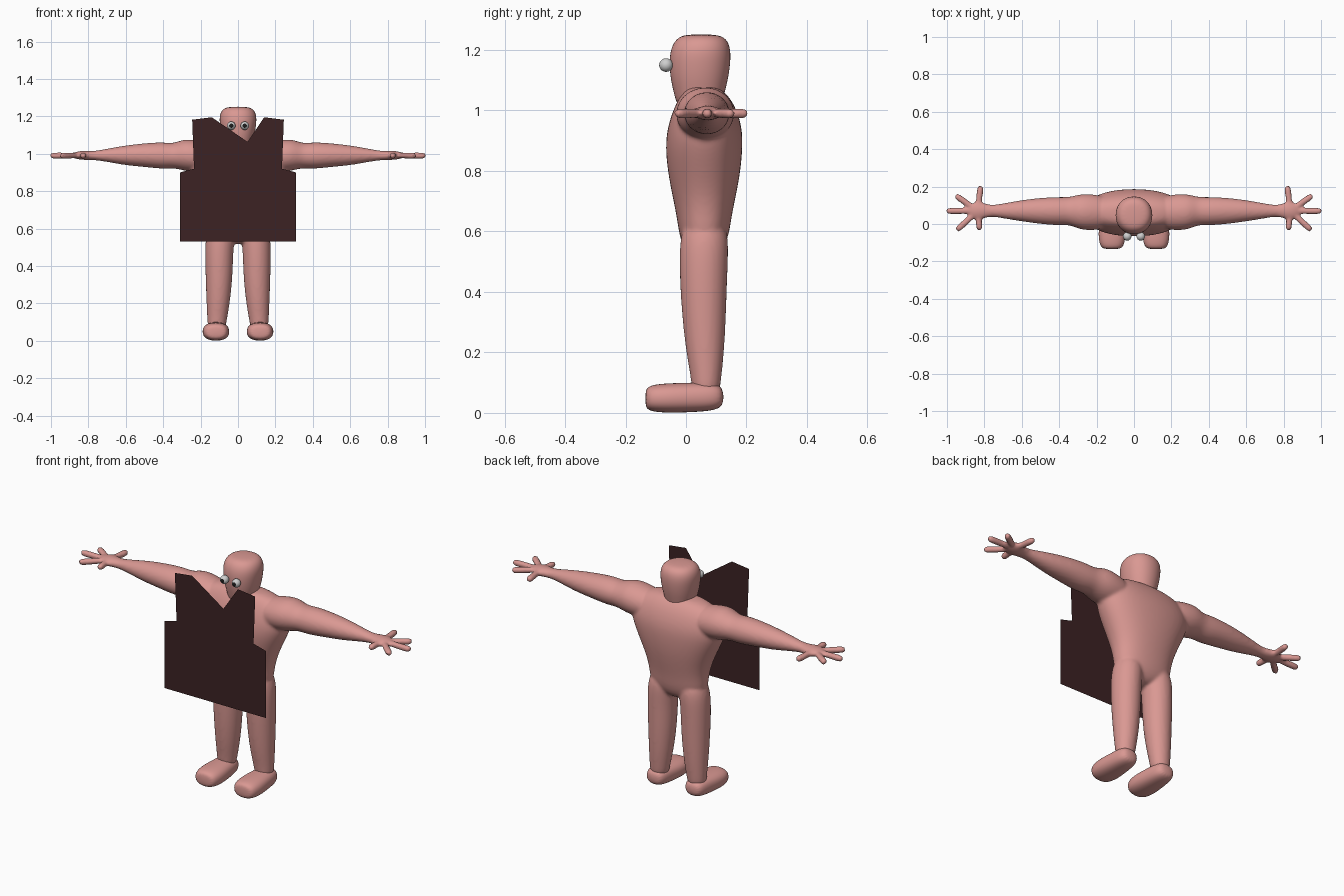
import bpy, bmesh, math
from mathutils import Vector, Matrix

X, Y, Z = Vector((1, 0, 0)), Vector((0, 1, 0)), Vector((0, 0, 1))


def material(name, rgb):
    m = bpy.data.materials.new(name)
    m.diffuse_color = (*rgb, 1)
    return m


SKIN = material("skin pink", (0.70, 0.315, 0.29))
APRON = material("dark brown", (0.045, 0.016, 0.017))
WHITE = material("eye white", (0.62, 0.62, 0.62))
BLACK = material("pupil black", (0.012, 0.012, 0.012))


def make(name, bm, *mats):
    bmesh.ops.recalc_face_normals(bm, faces=bm.faces)
    me = bpy.data.meshes.new(name)
    for f in bm.faces:
        f.smooth = True
    bm.to_mesh(me)
    bm.free()
    ob = bpy.data.objects.new(name, me)
    bpy.context.collection.objects.link(ob)
    for m in mats:
        me.materials.append(m)
    return ob


def loft(bm, rings, power=2.0, n=16):
    """Skin a closed tube through rings of (centre, u radius vector, v radius vector)."""
    loops = []
    for c, u, v in rings:
        loop = []
        for i in range(n):
            a = 2 * math.pi * i / n
            p, q = math.cos(a), math.sin(a)
            p = math.copysign(abs(p) ** (2 / power), p)
            q = math.copysign(abs(q) ** (2 / power), q)
            loop.append(bm.verts.new(c + (u * p + v * q) * 1.025))
        loops.append(loop)
    for a, b in zip(loops, loops[1:]):
        for i in range(n):
            bm.faces.new((a[i], a[(i + 1) % n], b[(i + 1) % n], b[i]))
    bm.faces.new(loops[0])
    bm.faces.new(loops[-1])


def upright(rows):
    """Rows of z, centre x, x radius, front y, back y."""
    return [(Vector((cx, (f + b) / 2, z)), X * rx, Y * (b - f) / 2)
            for z, cx, rx, f, b in rows]


def subdivide(ob):
    m = ob.modifiers.new("round", 'SUBSURF')
    m.levels = m.render_levels = 2


# Body: torso, arms, hands and legs fused into one smooth skin
bm = bmesh.new()
loft(bm, upright([
    (0.515, 0, 0.09, 0.01, 0.10), (0.57, 0, 0.16, -0.02, 0.14),
    (0.65, 0, 0.165, -0.03, 0.15), (0.72, 0, 0.18, -0.045, 0.165),
    (0.80, 0, 0.215, -0.06, 0.18), (0.88, 0, 0.255, -0.068, 0.187),
    (0.95, 0, 0.275, -0.06, 0.185), (1.02, 0, 0.25, -0.035, 0.16),
    (1.06, 0, 0.19, -0.01, 0.13), (1.08, 0, 0.10, 0.01, 0.10)]), 2.3)

arm = [  # x, bottom z, top z, front y, back y
    (0.12, 0.91, 1.05, -0.02, 0.14), (0.22, 0.90, 1.072, -0.035, 0.16),
    (0.29, 0.91, 1.08, -0.03, 0.16), (0.345, 0.925, 1.053, -0.003, 0.142),
    (0.40, 0.918, 1.063, -0.008, 0.145), (0.50, 0.93, 1.056, 0.0, 0.14),
    (0.60, 0.938, 1.045, 0.014, 0.128), (0.70, 0.957, 1.027, 0.03, 0.11),
    (0.77, 0.967, 1.013, 0.043, 0.098), (0.82, 0.967, 1.017, 0.022, 0.122),
    (0.86, 0.97, 1.013, 0.025, 0.118), (0.885, 0.98, 1.003, 0.05, 0.09)]
fingers = [(0.82, 0.207), (0.957, 0.155), (1.006, 0.07), (0.95, -0.035), (0.825, -0.035)]
leg = [  # z, centre x, x radius, front y, back y
    (0.64, 0.085, 0.06, 0.0, 0.12), (0.58, 0.093, 0.078, -0.02, 0.142),
    (0.48, 0.101, 0.075, -0.022, 0.137), (0.34, 0.101, 0.072, -0.015, 0.133),
    (0.20, 0.106, 0.062, 0.0, 0.126), (0.11, 0.112, 0.052, 0.018, 0.116),
    (0.05, 0.115, 0.045, 0.02, 0.11)]
for s in (-1, 1):
    loft(bm, [(Vector((s * x, (f + k) / 2, (b + t) / 2)), Y * (k - f) / 2, Z * (t - b) / 2)
              for x, b, t, f, k in arm])
    for fx, fy in fingers:
        a, b = Vector((s * 0.835, 0.07, 0.992)), Vector((s * fx, fy, 0.99))
        d = (b - a).normalized()
        side = d.cross(Z)
        loft(bm, [(a, side * 0.017, Z * 0.017), (a.lerp(b, 0.5), side * 0.018, Z * 0.017),
                  (b - d * 0.018, side * 0.02, Z * 0.02), (b, side * 0.013, Z * 0.013)], n=8)
    loft(bm, upright([(z, s * cx, rx, f, b) for z, cx, rx, f, b in leg]))
body = make("body", bm, SKIN)
subdivide(body)
m = body.modifiers.new("fuse", 'REMESH')
m.mode = 'VOXEL'
m.voxel_size = 0.008
m.use_smooth_shade = True
m = body.modifiers.new("soften", 'SMOOTH')
m.factor, m.iterations = 0.5, 6

# Head with short neck
bm = bmesh.new()
loft(bm, upright([
    (1.00, 0, 0.065, -0.025, 0.115), (1.05, 0, 0.074, -0.038, 0.125),
    (1.10, 0, 0.088, -0.05, 0.138), (1.15, 0, 0.096, -0.055, 0.146),
    (1.20, 0, 0.10, -0.052, 0.148), (1.238, 0, 0.085, -0.033, 0.135),
    (1.252, 0, 0.05, 0.0, 0.10)]), 2.15)
subdivide(make("head", bm, SKIN))

for s, label in ((-1, "right"), (1, "left")):
    # Foot
    bm = bmesh.new()
    loft(bm, [(Vector((s * 0.118, y, (b + t) / 2)), X * rx, Z * (t - b) / 2)
              for y, rx, b, t in [
                  (-0.135, 0.04, 0.02, 0.075), (-0.12, 0.063, 0.005, 0.092),
                  (-0.06, 0.074, 0.0, 0.098), (0.03, 0.064, 0.003, 0.10),
                  (0.095, 0.056, 0.008, 0.10), (0.125, 0.035, 0.025, 0.08)]], 2.4)
    subdivide(make(label + "_foot", bm, SKIN))

    # Eye, with the pupil as the front cap of the ball
    bm = bmesh.new()
    bmesh.ops.create_uvsphere(bm, u_segments=24, v_segments=18, radius=0.0225)
    for f in bm.faces:
        f.material_index = int(f.calc_center_median().z > 0.0185)
    bmesh.ops.transform(bm, verts=bm.verts, matrix=Matrix.Translation((s * 0.036, -0.066, 1.15))
                        @ Matrix.Rotation(math.pi / 2, 4, 'X'))
    make(label + "_eye", bm, WHITE, BLACK)

# Apron: flat sheet floating in front, half outline mirrored
half = [(0.31, 0.53), (0.31, 0.90), (0.235, 0.92), (0.228, 1.0), (0.235, 1.10), (0.245, 1.182),
        (0.14, 1.195), (0.138, 1.10), (0.142, 1.018), (0.10, 1.03), (0.05, 1.045)]
outline = half + [(0, 1.048)] + [(-x, z) for x, z in reversed(half)]
bm = bmesh.new()
bm.faces.new([bm.verts.new((x, -0.2, z)) for x, z in reversed(outline)])
bmesh.ops.triangulate(bm, faces=bm.faces)
make("apron", bm, APRON)
